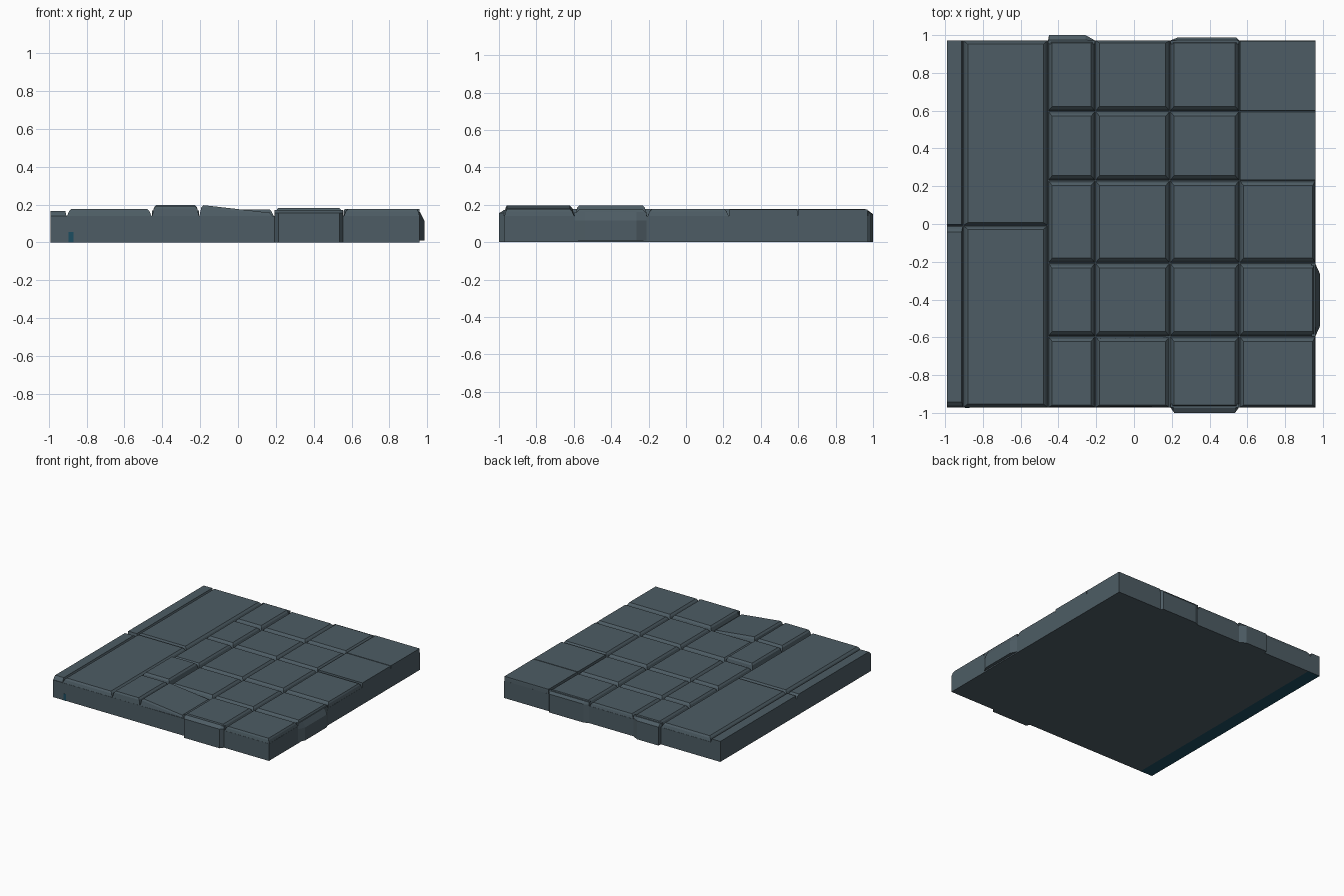
import bpy, bmesh

if "Cube" in bpy.data.objects:
    bpy.data.objects.remove(bpy.data.objects["Cube"])


def material(name, rgb):
    m = bpy.data.materials.new(name)
    m.diffuse_color = (*rgb, 1)
    m.use_nodes = True
    m.node_tree.nodes["Principled BSDF"].inputs["Base Color"].default_value = m.diffuse_color
    return m


SLATE = material("slate_grey", (0.075, 0.108, 0.128))
BLUE = material("deep_blue", (0.012, 0.075, 0.12))
GROOVE = 0.14                       # height of the groove floor
X0, X1, Y0, Y1 = -0.99, 0.96, -0.972, 0.972


def finish(name, bm, mats=(SLATE,)):
    bmesh.ops.recalc_face_normals(bm, faces=bm.faces)
    me = bpy.data.meshes.new(name)
    bm.to_mesh(me)
    bm.free()
    for m in mats:
        me.materials.append(m)
    ob = bpy.data.objects.new(name, me)
    bpy.context.collection.objects.link(ob)
    return ob


def loft(name, rings, mats=(SLATE,)):
    bm = bmesh.new()
    loops = [[bm.verts.new(p) for p in r] for r in rings]
    n = len(loops[0])
    for a, b in zip(loops, loops[1:]):
        for i in range(n):
            j = (i + 1) % n
            bm.faces.new((a[i], a[j], b[j], b[i]))
    bm.faces.new(loops[0][::-1])
    bm.faces.new(loops[-1])
    return finish(name, bm, mats)


def stone(name, x0, x1, y0, y1, zl, zr=None, inset=(.028, .028, .028, .028)):
    """Paving stone with a two-step chamfer; inset = left, right, front, back."""
    zr = zl if zr is None else zr

    def ring(k, zl, zr):
        l, r, f, b = (k * i for i in inset)
        return [(x0 + l, y0 + f, zl), (x1 - r, y0 + f, zr),
                (x1 - r, y1 - b, zr), (x0 + l, y1 - b, zl)]
    lo = GROOVE - .005
    d = .013
    return loft(name, [ring(0, lo, lo), ring(.5, zl - d, zr - d), ring(1, zl, zr)])


# base slab, with the underside of the left strip in blue
bm = bmesh.new()
bmesh.ops.create_cube(bm, size=1)
for v in bm.verts:
    v.co = (X1 if v.co.x > 0 else X0, Y1 if v.co.y > 0 else Y0,
            GROOVE if v.co.z > 0 else 0)
bmesh.ops.bisect_plane(bm, geom=bm.verts[:] + bm.edges[:] + bm.faces[:],
                       plane_co=(-.88, 0, 0), plane_no=(1, 0, 0))
for f in bm.faces:
    c = f.calc_center_median()
    f.material_index = int(c.z < .001 and c.x < -.88)
finish("base_slab", bm, (SLATE, BLUE))

# small blue mark on the front face
loft("blue_front_mark", [[(-.895, y, 0), (-.87, y, 0), (-.87, y, .055), (-.895, y, .055)]
                         for y in (Y0 - .002, Y0 + .003)], (BLUE,))

# left kerb strips and the two long slabs
stone("kerb_front", X0, -.905, Y0, -.008, .167, inset=(0, .008, .03, .035))
stone("kerb_back", X0, -.905, -.008, Y1, .167, inset=(0, .008, .006, 0))
stone("long_slab_front", -.905, -.455, Y0, -.008, .177, inset=(.025, .025, .02, .02))
stone("long_slab_back", -.905, -.455, -.008, Y1, .177, inset=(.025, .025, .015, .02))

# grid of square stones: columns left to right, rows front to back
cols = [-.455, -.205, .19, .558, X1]
rows = [Y0, -.595, -.207, .23, .597, Y1]
heights = [[.193, .197, .179, .179, .178],
           [.197, .174, .172, .173, .172],
           [.181, .176, .179, .177, .177],
           [.176, .176, .178, .176, .176]]
for c in range(4):
    for r in range(5):
        i = [.022, .022, .026, .026]
        if r == 0:
            i[2] = .014
        if r == 4:
            i[3] = .014
        if c == 3:
            i[1] = .014
            if r > 2:
                i = [.004, 0, .003, .003]
        z = heights[c][r]
        tilt = .157 if (c, r) == (1, 0) else None
        stone(f"stone_{c + 1}_{r + 1}", cols[c], cols[c + 1], rows[r], rows[r + 1],
              z, tilt, i)


def bulge(name, axis, sign, wall, out, a, b, ca, cb, z0, z1, z2):
    """Stone face standing proud of the slab edge, tapering at ends and top."""
    inner = wall - sign * .02

    def ring(o, z, k):
        pts = [(a, inner), (a, wall), (a + ca * k, o), (b - cb * k, o),
               (b, wall), (b, inner)]
        return [(u, w, z) if axis == 'y' else (w, u, z) for u, w in pts]
    return loft(name, [ring(out, z0, 1), ring(out, z1, 1),
                       ring(wall + sign * .001, z2, 1)])


bulge("front_bulge", 'y', -1, Y0, -1.0, .193, .555, .02, .02, 0, .155, .172)
bulge("back_bulge_left", 'y', 1, Y1, 1.0, -.455, -.207, .005, .05, 0, .15, .17)
bulge("back_bulge_right", 'y', 1, Y1, .988, .193, .557, .04, .015, 0, .15, .17)
bulge("right_bulge", 'x', 1, X1, .985, -.595, -.21, .055, .055, .01, .115, .162)
